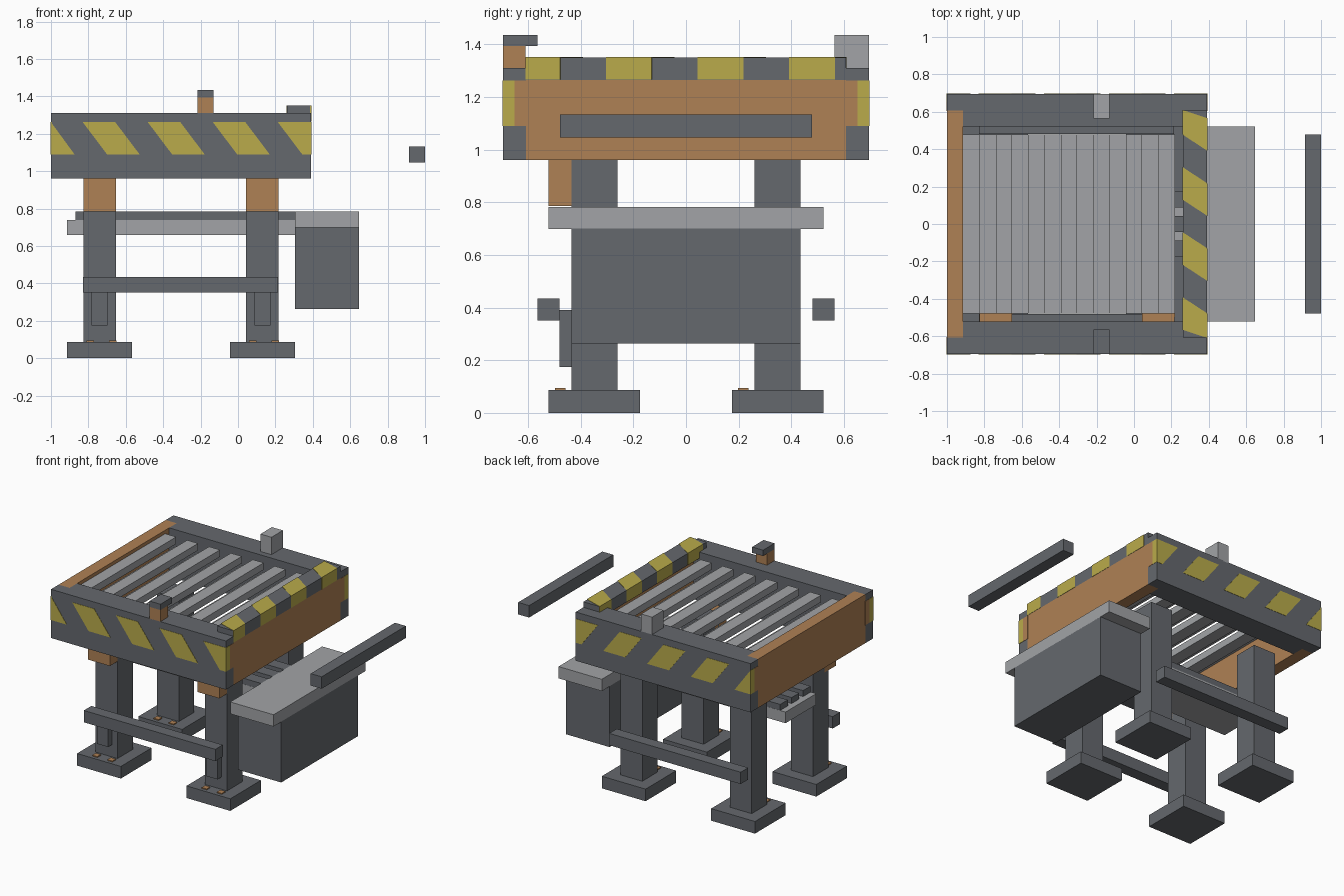
import bpy

if "Cube" in bpy.data.objects:
    bpy.data.objects.remove(bpy.data.objects["Cube"])

def material(name, rgb):
    m = bpy.data.materials.new(name)
    m.diffuse_color = (*rgb, 1)
    m.use_nodes = True
    m.node_tree.nodes["Principled BSDF"].inputs["Base Color"].default_value = m.diffuse_color
    return m

DARK = material("dark grey", (0.13, 0.14, 0.155))
LIGHT = material("light grey", (0.36, 0.37, 0.385))
ORANGE = material("orange brown", (0.43, 0.22, 0.09))
YELLOW = material("hazard yellow", (0.49, 0.41, 0.07))

def mesh_object(name, verts, faces, mat):
    me = bpy.data.meshes.new(name)
    me.from_pydata(verts, [], faces)
    me.materials.append(mat)
    ob = bpy.data.objects.new(name, me)
    bpy.context.collection.objects.link(ob)
    return ob

def prism(name, pts, place, lo, hi, mat):
    """Extrude a 2D polygon between lo and hi; place maps (u, v, w) to xyz."""
    pts = list(dict.fromkeys(pts))
    n = len(pts)
    verts = [place(u, v, w) for w in (lo, hi) for u, v in pts]
    faces = [tuple(range(n))[::-1], tuple(range(n, 2 * n))]
    faces += [(i, (i + 1) % n, (i + 1) % n + n, i + n) for i in range(n)]
    ob = mesh_object(name, verts, faces, mat)
    import bmesh
    bm = bmesh.new()
    bm.from_mesh(ob.data)
    bmesh.ops.recalc_face_normals(bm, faces=bm.faces)
    bm.to_mesh(ob.data)
    bm.free()
    return ob

def box(name, x, y, z, mat):
    pts = [(x[0], y[0]), (x[1], y[0]), (x[1], y[1]), (x[0], y[1])]
    return prism(name, pts, lambda u, v, w: (u, v, w), z[0], z[1], mat)

def span(s, a, b):
    return (a, b) if s > 0 else (-b, -a)

# legs, feet and foot bolts
for cx in (-0.74, 0.13):
    for s in (-1, 1):
        cy = s * 0.348
        box("leg", (cx - 0.087, cx + 0.087), (cy - 0.087, cy + 0.087), (0.087, 0.97), DARK)
        box("foot", (cx - 0.174, cx + 0.174), (cy - 0.174, cy + 0.174), (0, 0.087), DARK)
        for dx in (-0.05, 0.07):
            box("foot_bolt", (cx + dx - 0.02, cx + dx + 0.02),
                (cy - 0.15, cy - 0.11), (0.085, 0.094), ORANGE)
    box("leg_bracket", (cx - 0.087, cx + 0.087), (-0.522, -0.39), (0.785, 0.965), ORANGE)
    box("brace_strut", (cx - 0.043, cx + 0.043), (-0.48, -0.43), (0.175, 0.39), DARK)

# side cross bars
for s in (-1, 1):
    box("cross_bar", (-0.83, 0.215), span(s, 0.48, 0.565), (0.35, 0.435), DARK)

# table frame: side rails and end boards
for s in (-1, 1):
    box("side_rail", (-1, 0.39), span(s, 0.608, 0.695), (0.96, 1.31), DARK)
    box("inner_rail", (-0.913, 0.304), span(s, 0.522, 0.61), (0.96, 1.31), DARK)
box("left_end_board", (-1, -0.913), (-0.608, 0.608), (0.96, 1.31), ORANGE)
box("right_end_board", (0.304, 0.39), (-0.608, 0.608), (0.96, 1.265), ORANGE)

# hazard stripes on the side rails, wrapping onto the rail ends
def clamp(v, a, b):
    return max(a, min(b, v))

for s in (-1, 1):
    for i in range(5):
        t = -1.178 + 0.3478 * i
        cx = lambda v: clamp(v, -1, 0.39)
        pts = [(cx(t), 1.262), (cx(t + 0.174), 1.262),
               (cx(t + 0.304), 1.09), (cx(t + 0.13), 1.09)]
        prism("rail_stripe", pts, lambda u, v, w: (u, w, v), *span(s, 0.69, 0.697), YELLOW)
    for x in ((-1.002, -0.995), (0.385, 0.392)):
        box("rail_end_stripe", x, span(s, 0.652, 0.697), (1.09, 1.262), YELLOW)
        box("rail_end_orange", x, span(s, 0.605, 0.652), (1.09, 1.262), ORANGE)

# raised hazard bar over the right end
box("hazard_bar", (0.261, 0.39), (-0.608, 0.608), (1.265, 1.35), DARK)
for i in range(4):
    a = -0.652 + 0.3478 * i
    cy = lambda v: clamp(v, -0.61, 0.61)
    pts = [(0.392, cy(a)), (0.392, cy(a + 0.174)),
           (0.259, cy(a + 0.261)), (0.259, cy(a + 0.087))]
    prism("hazard_bar_stripe", pts, lambda u, v, w: (u, v, w), 1.266, 1.352, YELLOW)

# table slats, alternately high and low
for i in range(13):
    x = -0.913 + 0.087 * i
    top = 1.285 if i % 2 == 0 else 1.22
    box("table_slat", (x, x + 0.087), (-0.478, 0.478), (top - 0.05, top), LIGHT)

# lower conveyor tray with lengthwise runners
box("lower_tray", (-0.913, 0.304), (-0.174, 0.174), (0.66, 0.74), LIGHT)
for y in (-0.13, 0, 0.13):
    box("tray_runner", (-0.87, 0.304), (y - 0.043, y + 0.043), (0.74, 0.783), DARK)

# side cabinet with lid
box("cabinet", (0.304, 0.648), (-0.435, 0.435), (0.263, 0.70), DARK)
box("cabinet_lid", (0.304, 0.648), (-0.522, 0.522), (0.698, 0.783), LIGHT)

# small posts on the rails
box("back_post", (-0.217, -0.13), (0.565, 0.695), (1.305, 1.435), LIGHT)
box("front_post", (-0.217, -0.13), (-0.695, -0.61), (1.305, 1.393), ORANGE)
box("front_post_cap", (-0.217, -0.13), (-0.695, -0.565), (1.393, 1.435), DARK)

# detached bar at the right
box("outer_bar", (0.913, 1.0), (-0.478, 0.478), (1.047, 1.133), DARK)
